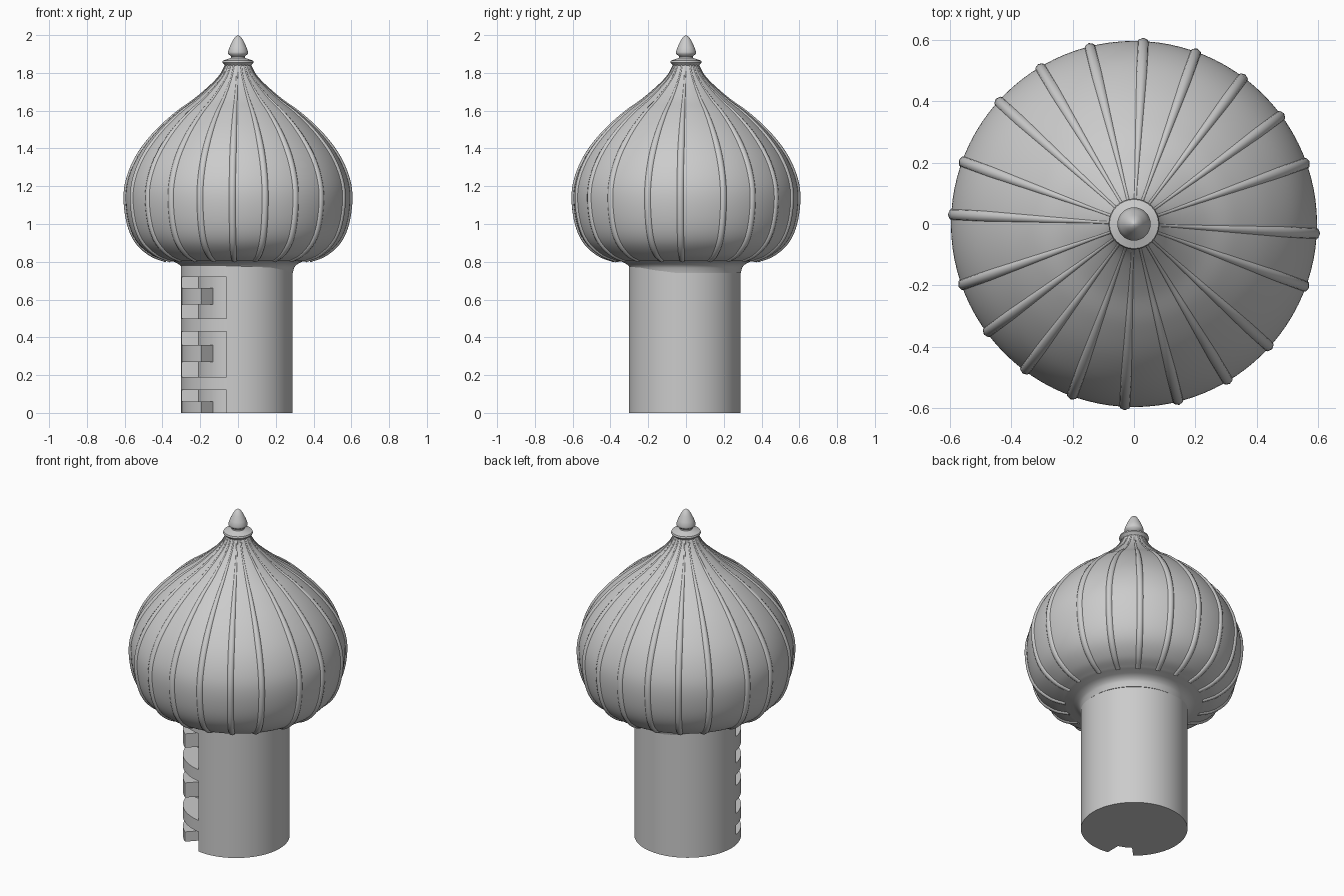
import bpy, bmesh
from math import sin, cos, radians, pi, sqrt
from mathutils import Vector

if "Cube" in bpy.data.objects:
    bpy.data.objects.remove(bpy.data.objects["Cube"])

CX = CY = -0.007          # shaft axis
R, FLOOR = 0.296, 0.209   # shaft radius, notch floor radius


def finish(name, bm, angle=35):
    bmesh.ops.recalc_face_normals(bm, faces=bm.faces)
    me = bpy.data.meshes.new(name)
    bm.to_mesh(me)
    bm.free()
    ob = bpy.data.objects.new(name, me)
    bpy.context.collection.objects.link(ob)
    smooth(ob, angle)
    return ob


def smooth(ob, angle=35):
    bpy.ops.object.select_all(action='DESELECT')
    ob.select_set(True)
    bpy.context.view_layer.objects.active = ob
    bpy.ops.object.shade_smooth_by_angle(angle=radians(angle))


def spline(pts, n=6):
    """Catmull-Rom curve through (r, z) points."""
    p = [Vector(q) for q in pts]
    p = [2 * p[0] - p[1]] + p + [2 * p[-1] - p[-2]]
    out = []
    for a, b, c, d in zip(p, p[1:], p[2:], p[3:]):
        for i in range(n):
            t = i / n
            out.append(0.5 * (2 * b + (c - a) * t + (2 * a - 5 * b + 4 * c - d) * t * t
                              + (3 * b - a - 3 * c + d) * t ** 3))
    return out + [p[-2]]


def lathe(name, prof, segs, cx=0, cy=0, angle=35):
    bm = bmesh.new()
    rings = []
    for r, z in prof:
        rings.append([bm.verts.new((cx + r * cos(2 * pi * i / segs),
                                    cy + r * sin(2 * pi * i / segs), z)) for i in range(segs)])
    for a, b in zip(rings, rings[1:]):
        for i in range(segs):
            j = (i + 1) % segs
            bm.faces.new((a[i], a[j], b[j], b[i]))
    bm.faces.new(rings[0])
    bm.faces.new(rings[-1])
    return finish(name, bm, angle)


def prisms(name, outline, spans):
    """Extrude one plan outline over several height ranges."""
    bm = bmesh.new()
    for z0, z1 in spans:
        lo = [bm.verts.new((CX + x, CY + y, z0)) for x, y in outline]
        hi = [bm.verts.new((CX + x, CY + y, z1)) for x, y in outline]
        bm.faces.new(lo)
        bm.faces.new(hi)
        for i in range(len(lo)):
            j = (i + 1) % len(lo)
            bm.faces.new((lo[i], lo[j], hi[j], hi[i]))
    return finish(name, bm)


def arc(r, a0, a1, n=14):
    return [(r * cos(radians(a0 + (a1 - a0) * i / n)),
             r * sin(radians(a0 + (a1 - a0) * i / n))) for i in range(n + 1)]


# Onion dome
onion = spline([(0.38, 0.805), (0.46, 0.838), (0.535, 0.905), (0.578, 1.0), (0.596, 1.13),
                (0.582, 1.24), (0.53, 1.36), (0.44, 1.48), (0.33, 1.585), (0.23, 1.66),
                (0.145, 1.735), (0.095, 1.79), (0.068, 1.84)])
neck = [(0.29, 0.74), (0.297, 0.768), (0.305, 0.78), (0.318, 0.79), (0.338, 0.8)]
lathe("onion_dome", [Vector(p) for p in neck] + onion, 96)

# Finial: collar ring, stem and pointed tip
lathe("finial", [(0.06, 1.83), (0.072, 1.845), (0.083, 1.855), (0.08, 1.865), (0.055, 1.873),
                 (0.036, 1.88), (0.036, 1.888), (0.052, 1.9), (0.054, 1.91), (0.045, 1.935),
                 (0.03, 1.968), (0.016, 1.99), (0.001, 2.0)], 32, angle=50)

# Ribs: tapering tubes that follow the dome profile
half = [19.5 + 16.9 * i for i in range(8)] + [160, 177]
cu = bpy.data.curves.new("dome_ribs", 'CURVE')
cu.dimensions = '3D'
cu.bevel_depth = 0.021
cu.bevel_resolution = 2
cu.use_fill_caps = True
for a in [radians(h + s) for s in (0, 180) for h in half]:
    sp = cu.splines.new('POLY')
    sp.points.add(len(onion) - 1)
    for k, (r, z) in enumerate(onion):
        t = onion[min(k + 1, len(onion) - 1)] - onion[max(k - 1, 0)]
        t.normalize()
        w = max(0.25, min(1.0, r / 0.5))
        rr, zz = r - t.y * 0.01 * w, z + t.x * 0.01 * w
        sp.points[k].co = (rr * cos(a), rr * sin(a), zz, 1)
        sp.points[k].radius = w
    sp.use_smooth = True
ribs = bpy.data.objects.new("dome_ribs", cu)
bpy.context.collection.objects.link(ribs)

# Shaft with a stack of pockets cut in its front left side
shaft = lathe("shaft", [(R, 0), (R, 0.79)], 96, CX, CY)
wall = 0.053
ang = 180 + 57.3 * (wall / FLOOR) * 1.011
notch = ([(-wall, -0.4)] + arc(FLOOR, 450 - ang, ang) + [(-0.4, -wall), (-0.4, -0.4)])
cutter = prisms("pocket_cutter", notch, [(-0.1, 0.12), (0.19, 0.43), (0.5, 0.72)])
mod = shaft.modifiers.new("pockets", 'BOOLEAN')
mod.object = cutter
mod.solver = 'EXACT'
bpy.context.view_layer.objects.active = shaft
bpy.ops.object.modifier_apply(modifier=mod.name)
bpy.data.objects.remove(cutter)
smooth(shaft)

# Teeth inside the pockets, joined to the left wall
tooth = arc(R - 0.0005, 188, 231) + arc(0.2, 233.5, 188)
prisms("pocket_teeth", tooth, [(0.0, 0.06), (0.27, 0.36), (0.575, 0.66)])
